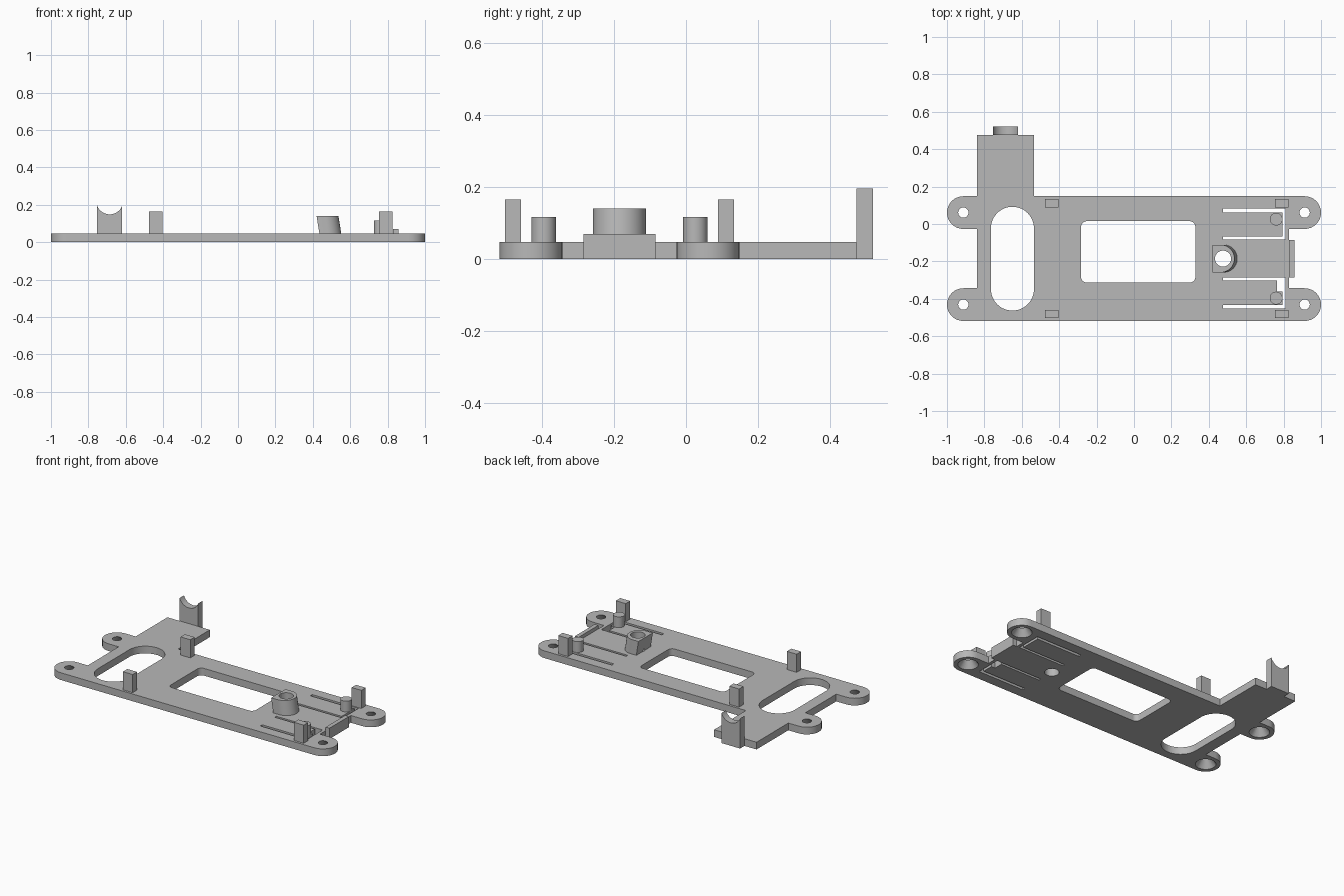
import bpy
import bmesh
from math import radians, cos, sin, pi

cube = bpy.data.objects.get("Cube")
if cube:
    bpy.data.objects.remove(cube, do_unlink=True)

grey = bpy.data.materials.new("plain_grey")
grey.use_nodes = True
grey.diffuse_color = (0.48, 0.48, 0.48, 1)
grey.node_tree.nodes["Principled BSDF"].inputs["Base Color"].default_value = (0.48, 0.48, 0.48, 1)

TOP = 0.047      # plate thickness
MID = -0.185     # y of the plate's lengthwise mirror line
HOLE_X = 0.476   # centre of the tube


def arc(cx, cy, r, a0, a1, n=16):
    angles = [radians(a0 + (a1 - a0) * i / n) for i in range(n + 1)]
    return [(cx + r * cos(a), cy + r * sin(a)) for a in angles]


def rounded(x0, x1, y0, y1, r):
    return (arc(x1 - r, y1 - r, r, 0, 90, 12) + arc(x0 + r, y1 - r, r, 90, 180, 12)
            + arc(x0 + r, y0 + r, r, 180, 270, 12) + arc(x1 - r, y0 + r, r, 270, 360, 12))


def flip(points):
    return [(x, 2 * MID - y) for x, y in points]


def shade(ob):
    bpy.ops.object.select_all(action="DESELECT")
    ob.select_set(True)
    bpy.context.view_layer.objects.active = ob
    bpy.ops.object.shade_smooth_by_angle(angle=radians(30))


def prism(name, loops, low, high, shear=0, upright=False):
    """Fill nested outlines and extrude from low to high along z (or y if upright)."""
    curve = bpy.data.curves.new(name + "_outline", "CURVE")
    curve.dimensions = "2D"
    curve.fill_mode = "BOTH"
    curve.extrude = (high - low) / 2
    for loop in loops:
        spline = curve.splines.new("POLY")
        spline.points.add(len(loop) - 1)
        for point, (x, y) in zip(spline.points, loop):
            point.co = (x, y, 0, 1)
        spline.use_cyclic_u = True
    temp = bpy.data.objects.new(name + "_outline", curve)
    bpy.context.collection.objects.link(temp)
    bpy.context.view_layer.update()
    graph = bpy.context.evaluated_depsgraph_get()
    mesh = bpy.data.meshes.new_from_object(temp.evaluated_get(graph))
    bpy.data.objects.remove(temp, do_unlink=True)

    bm = bmesh.new()
    bm.from_mesh(mesh)
    bmesh.ops.remove_doubles(bm, verts=bm.verts, dist=0.0001)
    for v in bm.verts:
        x, y, z = v.co
        if z > 0:
            x += shear
        z += (low + high) / 2
        v.co = (x, z, y) if upright else (x, y, z)
    bmesh.ops.recalc_face_normals(bm, faces=bm.faces)
    bm.to_mesh(mesh)
    bm.free()
    mesh.name = name
    mesh.materials.clear()
    mesh.materials.append(grey)
    ob = bpy.data.objects.new(name, mesh)
    bpy.context.collection.objects.link(ob)
    shade(ob)
    return ob


def box(name, x0, x1, y0, y1, z0, z1):
    return prism(name, [[(x0, y0), (x1, y0), (x1, y1), (x0, y1)]], z0, z1)


def cut(ob, x, y, r_low, r_high, z0, z1):
    """Cut a round or conical hole."""
    bpy.ops.mesh.primitive_cone_add(vertices=40, radius1=r_low, radius2=r_high,
                                    depth=z1 - z0, location=(x, y, (z0 + z1) / 2))
    cutter = bpy.context.object
    cutter.name = "hole_cutter"
    cutter.hide_render = True
    cutter.data.materials.append(grey)
    mod = ob.modifiers.new("hole", "BOOLEAN")
    mod.operation = "DIFFERENCE"
    mod.solver = "EXACT"
    mod.object = cutter
    bpy.context.view_layer.objects.active = ob
    bpy.ops.object.modifier_apply(modifier=mod.name)
    bpy.data.objects.remove(cutter, do_unlink=True)


# Base plate: four rounded ears, a rear arm, windows and slots around two spring fingers
EAR_X, EAR_R = 0.9125, 0.0875
EAR_BACK = 0.061
EAR_FRONT = 2 * MID - EAR_BACK
back, front = EAR_BACK - EAR_R, EAR_FRONT + EAR_R
rear = EAR_BACK + EAR_R
outline = (arc(-EAR_X, EAR_FRONT, EAR_R, 90, 270)
           + arc(EAR_X, EAR_FRONT, EAR_R, -90, 90)
           + [(0.83, front), (0.83, back)]
           + arc(EAR_X, EAR_BACK, EAR_R, -90, 90)
           + [(-0.535, rear), (-0.535, 0.475), (-0.84, 0.475), (-0.84, rear)]
           + arc(-EAR_X, EAR_BACK, EAR_R, 90, 270)
           + [(-0.84, back), (-0.84, front)])
slot_outer = [(0.476, 0.062), (0.476, 0.082), (0.81, 0.082), (0.81, -0.083),
              (0.476, -0.083), (0.476, -0.067)]
back_slot = slot_outer + [(0.793, -0.067), (0.793, 0.062)]
front_slot = flip(slot_outer + [(0.765, -0.067), (0.765, -0.01), (0.793, -0.01), (0.793, 0.062)])
plate = prism("base_plate", [outline,
                             rounded(-0.765, -0.535, -0.463, 0.092, 0.1149),
                             rounded(-0.283, 0.328, -0.313, 0.015, 0.03),
                             back_slot, front_slot], 0, TOP)
for x in (-EAR_X, EAR_X):
    for y in (EAR_BACK, EAR_FRONT):
        cut(plate, x, y, 0.062, 0.026, -0.002, TOP + 0.002)
cut(plate, HOLE_X, MID, 0.043, 0.043, -0.05, 0.1)
shade(plate)

# Leaning tube with one flat side
tube = prism("leaning_tube", [[(0.435, MID + 0.074), (0.435, MID - 0.074)]
                              + arc(0.478, MID, 0.074, -90, 90, 24)],
             TOP, 0.141, shear=-0.015)
cut(tube, HOLE_X, MID, 0.043, 0.043, 0, 0.2)
shade(tube)

# Raised lip at the end of the centre tongue
box("tongue_lip", 0.83, 0.857, MID - 0.1, MID + 0.1, 0, 0.07)

# Pegs on the spring fingers and square posts along both edges
for side, turn in (("back", 1), ("front", -1)):
    y = MID + turn * 0.211
    prism(side + "_peg", [arc(0.76, y, 0.034, 0, 350, 35)], TOP, 0.117)
    y = MID + turn * 0.296
    for end, x in (("right", -0.44), ("left", 0.79)):
        box(side + "_" + end + "_post", x - 0.035, x + 0.035, y - 0.0225, y + 0.0225, TOP, 0.165)

# Cradle post with a scooped top on the rear arm
scoop = arc(-0.686, 0.22, 0.071, -20, -160, 20)
prism("cradle_post", [[(-0.753, 0), (-0.619, 0)] + scoop], 0.475, 0.52, upright=True)
